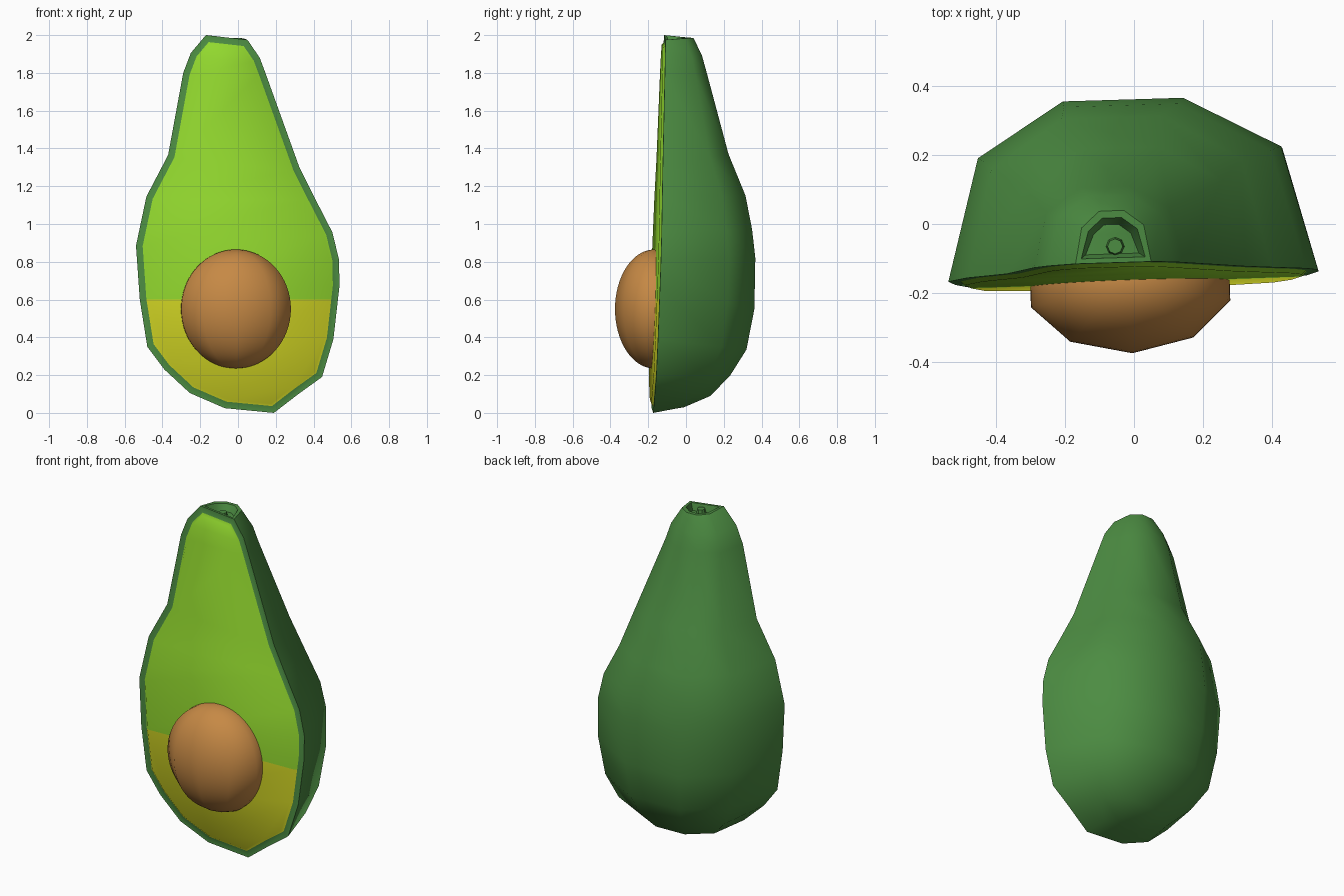
import bpy, bmesh, math
from mathutils import Matrix, Vector

if "Cube" in bpy.data.objects:
    bpy.data.objects.remove(bpy.data.objects["Cube"])


def material(name, rgb):
    lin = [((c / 255 + 0.055) / 1.055) ** 2.4 for c in rgb]
    m = bpy.data.materials.new(name)
    m.diffuse_color = (*lin, 1)
    m.use_nodes = True
    m.node_tree.nodes["Principled BSDF"].inputs["Base Color"].default_value = m.diffuse_color
    return m


SKIN = material("green skin", (76, 140, 66))
FLESH = material("lime flesh", (146, 216, 46))
RIPE = material("yellow flesh", (211, 215, 36))
SEED = material("brown seed", (198, 137, 69))


def finish(bm, name, mats, angle):
    mesh = bpy.data.meshes.new(name)
    bm.to_mesh(mesh)
    bm.free()
    for m in mats:
        mesh.materials.append(m)
    for p in mesh.polygons:
        p.use_smooth = True
    mesh.set_sharp_from_angle(angle=math.radians(angle))
    ob = bpy.data.objects.new(name, mesh)
    bpy.context.collection.objects.link(ob)
    return ob


def cut_y(x, z):
    # slightly tilted cut plane of the half fruit
    return -0.18 + 0.035 * z + 0.035 * x


# Rings from bottom to top: left rim (x, z), right rim (x, z), back (y, z)
RINGS = [
    (-0.07, 0.025, 0.19, 0.00, -0.01, 0.03),
    (-0.255, 0.105, 0.32, 0.10, 0.13, 0.09),
    (-0.39, 0.23, 0.445, 0.19, 0.235, 0.20),
    (-0.48, 0.35, 0.505, 0.39, 0.32, 0.335),
    (-0.52, 0.60, 0.537, 0.67, 0.362, 0.55),
    (-0.54, 0.885, 0.535, 0.81, 0.367, 0.82),
    (-0.52, 0.98, 0.50, 0.955, 0.35, 0.97),
    (-0.485, 1.145, 0.40, 1.15, 0.315, 1.15),
    (-0.37, 1.365, 0.325, 1.30, 0.225, 1.37),
    (-0.29, 1.80, 0.145, 1.80, 0.11, 1.80),
    (-0.25, 1.905, 0.115, 1.88, 0.085, 1.89),
    (-0.17, 2.00, 0.05, 1.975, 0.04, 1.985),
]
# Cross-section: share of half width, share of depth
SECTION = [(-1, 0), (-0.84, 0.67), (-0.38, 0.98), (0.27, 1), (0.8, 0.72), (1, 0)]

# Skin shell
bm = bmesh.new()
rows = []
for lx, lz, rx, rz, by, bz in RINGS:
    row = []
    for c, s in SECTION:
        t = (c + 1) / 2
        x = lx + (rx - lx) * t
        rim_z = lz + (rz - lz) * t
        y0 = cut_y(x, rim_z)
        row.append(bm.verts.new((x, y0 + (by - y0) * s, rim_z + (bz - rim_z) * s)))
    rows.append(row)
for a, b in zip(rows, rows[1:]):
    for i in range(len(SECTION) - 1):
        bm.faces.new((a[i], a[i + 1], b[i + 1], b[i]))
bm.faces.new(rows[0])
top = bm.faces.new(rows[-1])
front = bm.faces.new([r[0] for r in rows] + [r[-1] for r in reversed(rows)])
bmesh.ops.recalc_face_normals(bm, faces=bm.faces[:])

# Stem dimple
bmesh.ops.inset_individual(bm, faces=[top], thickness=0.022, depth=0)
bmesh.ops.inset_individual(bm, faces=[top], thickness=0.02, depth=-0.04)

# Skin rim, then slightly raised flesh, yellow in the lower part
bmesh.ops.inset_region(bm, faces=[front], thickness=0.035, use_even_offset=True)
bevel = bmesh.ops.inset_region(bm, faces=[front], thickness=0.012, depth=0.012,
                               use_even_offset=True)["faces"]
flesh = set(bevel) | {front}
for f in flesh:
    f.material_index = 1
geom = list(flesh) + list({e for f in flesh for e in f.edges}) + list({v for f in flesh for v in f.verts})
bmesh.ops.bisect_plane(bm, geom=geom, plane_co=(0, 0, 0.6), plane_no=(0, 0, 1))
for f in bm.faces:
    if f.material_index == 1 and f.calc_center_median().z < 0.6:
        f.material_index = 2
bmesh.ops.triangulate(bm, faces=[f for f in bm.faces if len(f.verts) > 4])
finish(bm, "avocado_half", [SKIN, FLESH, RIPE], 50)

# Stem stub
bm = bmesh.new()
bmesh.ops.create_cone(bm, cap_ends=True, segments=8, radius1=0.028, radius2=0.022,
                      depth=0.04, matrix=Matrix.Translation((-0.055, -0.065, 1.955)))
finish(bm, "stem_stub", [SKIN], 40)

# Seed: ten-sided ellipsoid, set in the cut face
bm = bmesh.new()
bmesh.ops.create_uvsphere(bm, u_segments=10, v_segments=32, radius=1)
bmesh.ops.transform(bm, verts=bm.verts[:], matrix=(
    Matrix.Translation((-0.012, -0.168, 0.55))
    @ Matrix.Rotation(0.035, 4, "Z")
    @ Matrix.Diagonal((0.305, 0.208, 0.315, 1))))
finish(bm, "seed", [SEED], 60)
